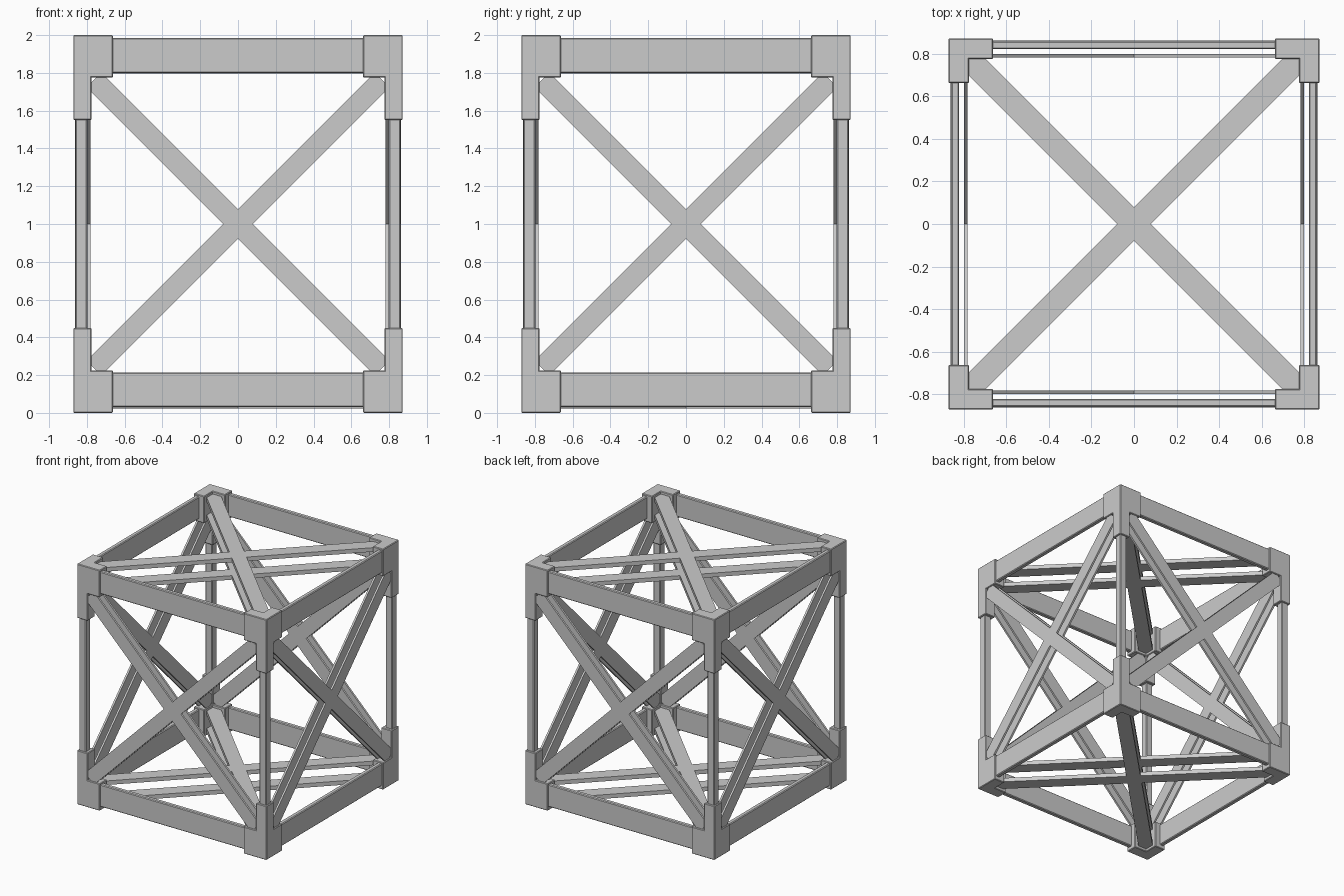
import bpy, math
from mathutils import Matrix, Vector

cube = bpy.data.objects.get("Cube")
if cube:
    bpy.data.objects.remove(cube)

# One plain metal colour
metal = bpy.data.materials.new("light_grey_metal")
metal.use_nodes = True
grey = (0.6, 0.6, 0.6, 1)
metal.diffuse_color = grey
metal.node_tree.nodes["Principled BSDF"].inputs["Base Color"].default_value = grey


def box(name, lo, hi, turn=None, bevel=0.0):
    """Box between two corners, optionally transformed by a matrix."""
    lo, hi = Vector(lo), Vector(hi)
    verts = [(x, y, z) for x in (lo.x, hi.x) for y in (lo.y, hi.y) for z in (lo.z, hi.z)]
    faces = [(0, 1, 3, 2), (4, 6, 7, 5), (0, 4, 5, 1), (2, 3, 7, 6), (0, 2, 6, 4), (1, 5, 7, 3)]
    mesh = bpy.data.meshes.new(name)
    mesh.from_pydata(verts, [], faces)
    mesh.materials.append(metal)
    if turn:
        mesh.transform(turn)
    obj = bpy.data.objects.new(name, mesh)
    bpy.context.collection.objects.link(obj)
    if bevel:
        mod = obj.modifiers.new("soft_edges", "BEVEL")
        mod.width = bevel
        mod.segments = 1
    return obj


HALF, TALL = 0.872, 2.0        # overall half width and height
ARM, REACH = 0.097, 0.21       # bracket thickness and sideways length
MID = TALL / 2
LONG = 1.08                    # half length of a diagonal brace
WIDE = 0.056                   # half width of a diagonal brace

for side in range(4):
    spin = Matrix.Rotation(side * math.pi / 2, 4, "Z")

    # Corner post
    box("corner_post", (-0.86, -0.86, 0.2), (-0.798, -0.798, 1.8), spin, 0.006)

    for level, flip in (("lower", 1), ("upper", -1)):
        # Mirror the lower parts about mid height for the upper ones
        def span(a, b):
            return (a, b) if flip > 0 else (TALL - b, TALL - a)

        # Edge rail
        z0, z1 = span(0.03, 0.215) if flip > 0 else (1.8, 1.985)
        box(level + "_rail", (-0.7, -0.86, z0), (0.7, -0.822, z1), spin, 0.006)

        # Three-armed corner bracket
        z0, z1 = span(0, 0.225)
        inner = -HALF + ARM
        box(level + "_bracket_arm_a", (-HALF, -HALF, z0), (-HALF + REACH, inner, z1), spin, 0.005)
        box(level + "_bracket_arm_b", (-HALF, -HALF, z0), (inner, -HALF + REACH, z1), spin, 0.005)
        z0, z1 = span(0, 0.45)
        box(level + "_bracket_leg", (-HALF, -HALF, z0), (inner, inner, z1), spin, 0.005)

    # Crossed braces on the upright side, in an outer and an inner layer
    for depth in (-0.855, -0.79):
        for angle in (45, -45):
            tilt = Matrix.Translation((0, depth, MID)) @ Matrix.Rotation(math.radians(angle), 4, "Y")
            box("side_brace", (-LONG, -0.008, -WIDE), (LONG, 0.008, WIDE), spin @ tilt)

# Crossed braces across the top and bottom, also in two layers
for height in (0.04, 0.185, TALL - 0.185, TALL - 0.04):
    for angle in (45, -45):
        tilt = Matrix.Translation((0, 0, height)) @ Matrix.Rotation(math.radians(angle), 4, "Z")
        box("flat_brace", (-1.15, -WIDE, -0.017), (1.15, WIDE, 0.017), tilt)
